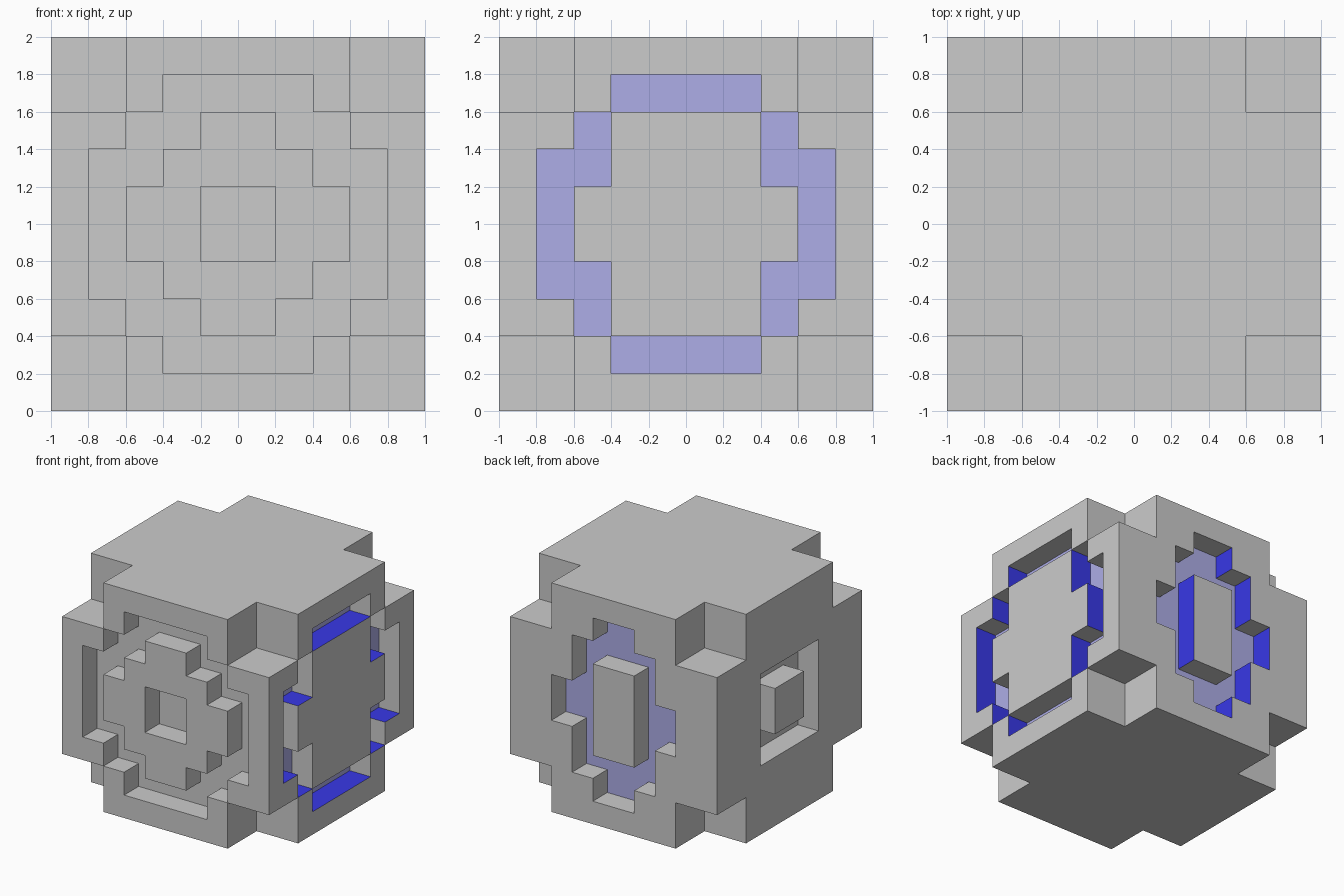
import bpy, bmesh
from mathutils import Vector

if "Cube" in bpy.data.objects:
    bpy.data.objects.remove(bpy.data.objects["Cube"])

N, S = 10, 0.2                      # cells per side, cell size
cells = {}                          # emptied cells -> name of the recess


def centre(c):
    return Vector((-1 + S * (c[0] + .5), -1 + S * (c[1] + .5), S * (c[2] + .5)))


def inside(u, v, rects):
    return any(abs(u) < a and abs(v) < b for a, b in rects)


def recess(name, axis, index, outer, inner, core=()):
    """Sink a stepped ring one cell deep into a side; rects are half sizes."""
    for a in range(N):
        for k in range(N):
            c = (index, a, k) if axis == 0 else (a, index, k)
            u, v = centre(c)[1 - axis], centre(c).z - 1
            if (inside(u, v, outer) and not inside(u, v, inner)) or inside(u, v, core):
                cells[c] = name


# Notches on all eight corners
ends = (0, 1, N - 2, N - 1)
for i in ends:
    for j in ends:
        for k in ends:
            cells[(i, j, k)] = "notch"

# Recesses on the four sides
big_ring = [(.4, .8), (.6, .6), (.8, .4)]
recess("front", 1, 0, big_ring, [(.2, .6), (.4, .4), (.6, .2)], [(.2, .2)])
recess("right", 0, N - 1, big_ring, [(.4, .6), (.6, .2)])
recess("back", 1, N - 1, [(.2, .8), (.4, .6), (.6, .2)], [(.2, .4)])
recess("left", 0, 0, [(.4, .4)], [(.2, .2)])


def shade(name, n):
    """0 grey, 1 pale blue floor, 2 deep blue wall"""
    if name == "right":
        return 1 if n.x > 0 else 2 if n.y > 0 or n.z > 0 else 0
    if name == "back":
        return 1 if n.y > 0 else 2 if n.x > 0 else 0
    return 0


# Skin of the solid
bm = bmesh.new()
for i in range(N):
    for j in range(N):
        for k in range(N):
            if (i, j, k) in cells:
                continue
            for axis in range(3):
                for sign in (-1, 1):
                    nb = [i, j, k]
                    nb[axis] += sign
                    nb = tuple(nb)
                    if 0 <= nb[axis] < N and nb not in cells:
                        continue
                    n, t = Vector(), Vector()
                    n[axis], t[(axis + 1) % 3] = sign, 1
                    b = n.cross(t)
                    m = centre((i, j, k)) + n * S / 2
                    f = bm.faces.new([bm.verts.new(m + (t * p + b * q) * S / 2)
                                      for p, q in ((-1, -1), (1, -1), (1, 1), (-1, 1))])
                    f.material_index = shade(cells.get(nb), n)
bmesh.ops.remove_doubles(bm, verts=bm.verts, dist=.001)
bmesh.ops.dissolve_limit(bm, angle_limit=.01, verts=bm.verts, edges=bm.edges,
                         delimit={'MATERIAL'})
me = bpy.data.meshes.new("notched_cube")
bm.to_mesh(me)
bm.free()

for name, col in (("grey", (.8, .8, .8, 1)), ("pale_blue", (.42, .42, .8, 1)),
                  ("deep_blue", (.04, .04, .8, 1))):
    mat = bpy.data.materials.new(name)
    mat.diffuse_color = col
    mat.use_nodes = True
    mat.node_tree.nodes["Principled BSDF"].inputs["Base Color"].default_value = mat.diffuse_color
    me.materials.append(mat)
bpy.context.collection.objects.link(bpy.data.objects.new("notched_cube", me))
